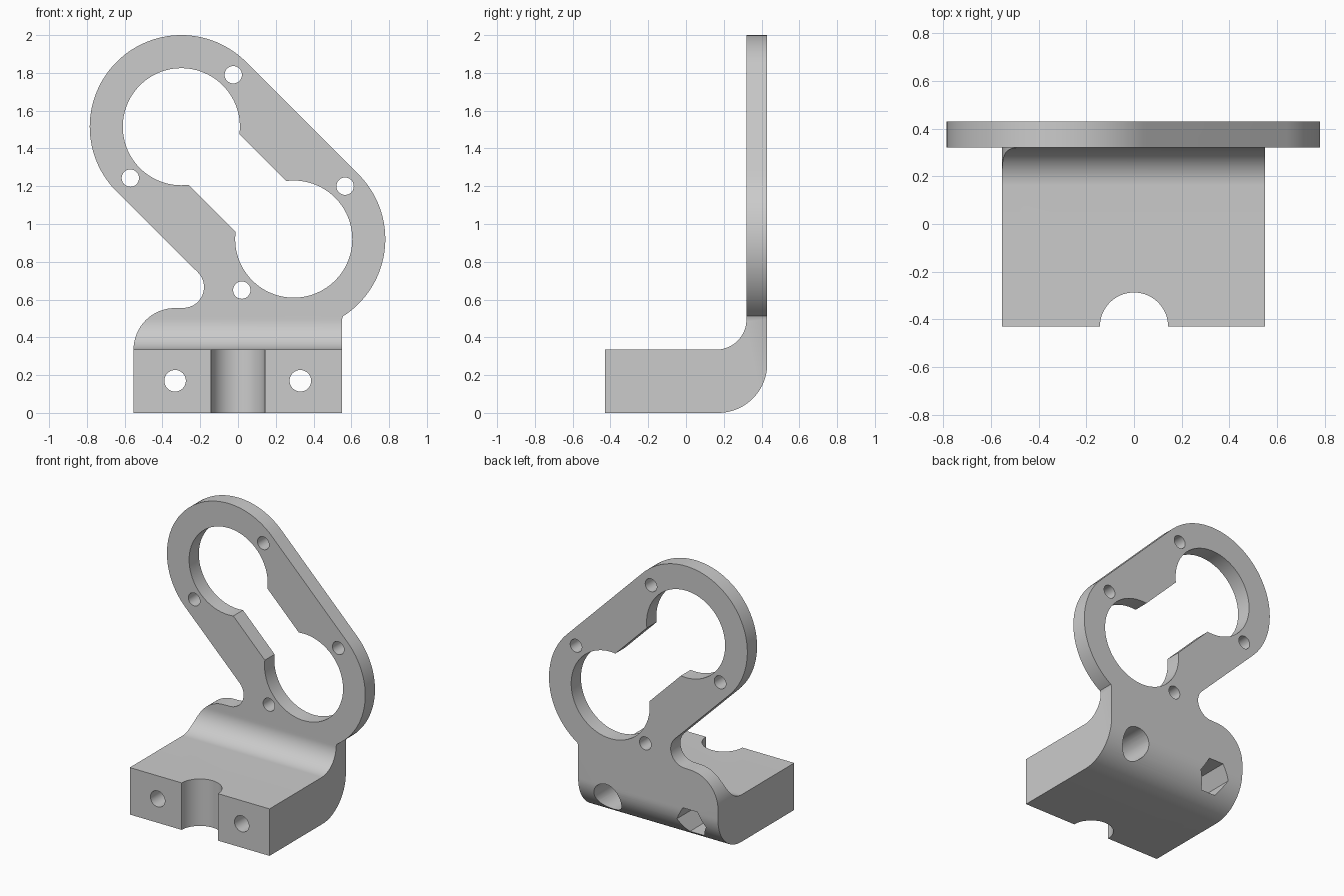
import bpy, bmesh
from math import sin, cos, radians, hypot

if "Cube" in bpy.data.objects:
    bpy.data.objects.remove(bpy.data.objects["Cube"])

grey = bpy.data.materials.new("light grey")
grey.use_nodes = True
grey.diffuse_color = (0.6, 0.6, 0.6, 1)
grey.node_tree.nodes["Principled BSDF"].inputs["Base Color"].default_value = (0.6, 0.6, 0.6, 1)


def arc(cx, cy, r, start, end, n=24):
    """Points on an arc, angles in degrees."""
    angles = [radians(start + (end - start) * i / n) for i in range(n + 1)]
    return [(cx + r * cos(a), cy + r * sin(a)) for a in angles]


def circle(cx, cy, r, n=64):
    return arc(cx, cy, r, 0, 360, n)[:-1]


def prism(name, points, axis, low, high):
    """Extrude a flat outline along axis 0, 1 or 2."""
    bm = bmesh.new()
    rings = []
    for depth in (low, high):
        ring = []
        for p in points:
            co = list(p)
            co.insert(axis, depth)
            ring.append(bm.verts.new(co))
        bm.faces.new(ring)
        rings.append(ring)
    a, b = rings
    for i in range(len(a)):
        j = (i + 1) % len(a)
        bm.faces.new((a[i], a[j], b[j], b[i]))
    bmesh.ops.recalc_face_normals(bm, faces=bm.faces)
    mesh = bpy.data.meshes.new(name)
    bm.to_mesh(mesh)
    bm.free()
    mesh.materials.append(grey)
    obj = bpy.data.objects.new(name, mesh)
    bpy.context.collection.objects.link(obj)
    return obj


def boolean(target, tool, operation):
    """Apply a boolean and remove the helper."""
    tool.hide_render = True
    mod = target.modifiers.new(operation, "BOOLEAN")
    mod.operation = operation
    mod.solver = "EXACT"
    mod.object = tool
    bpy.context.view_layer.objects.active = target
    bpy.ops.object.modifier_apply(modifier=mod.name)
    bpy.data.objects.remove(tool)


upper = (-0.30, 1.515)
lower = (0.295, 0.92)
half = 0.43

# Front outline: base block, slanted ring plate and blended corners
outline = [(-0.553, 0), (0.55, 0), (0.55, 0.495), (0.556, 0.512)]
outline += arc(*lower, 0.485, -55, 45, 32)
outline += arc(*upper, 0.485, 45, 225, 56)
outline += arc(-0.29, 0.666, 0.11, 45, -90)
outline += arc(-0.333, 0.335, 0.22, 90, 180)
bracket = prism("bracket", outline, 1, -half, half)

# Side profile: thick foot bending into a thin upright plate
profile = [(-0.5, 0)] + arc(0.17, 0.26, 0.26, -90, 0)
profile += [(half, 2.1), (0.32, 2.1)]
profile += arc(0.16, 0.495, 0.16, 0, -90) + [(-0.5, 0.335)]
boolean(bracket, prism("side_profile", profile, 0, -1, 1), "INTERSECT")

# Two large openings joined by a narrower slot
for centre in (upper, lower):
    boolean(bracket, prism("opening", circle(*centre, 0.31, 96), 1, 0.25, 0.6), "DIFFERENCE")
dx, dz = lower[0] - upper[0], lower[1] - upper[1]
nx, nz = (-dz * 0.19 / hypot(dx, dz), dx * 0.19 / hypot(dx, dz))
slot = [(c[0] + s * nx, c[1] + s * nz)
        for c, s in ((upper, 1), (upper, -1), (lower, -1), (lower, 1))]
boolean(bracket, prism("slot", slot, 1, 0.25, 0.6), "DIFFERENCE")

# Small screw holes in the plate
for x, z in ((-0.025, 1.79), (-0.57, 1.243), (0.567, 1.2), (0.02, 0.65)):
    boolean(bracket, prism("plate_hole", circle(x, z, 0.046, 32), 1, 0.25, 0.6), "DIFFERENCE")

# Long bolt holes, with a round head pocket and a hexagonal nut pocket behind
for x, sides, radius in ((0.33, 48, 0.105), (-0.333, 6, 0.115)):
    boolean(bracket, prism("bolt_hole", circle(x, 0.17, 0.057, 32), 1, -0.6, 0.6), "DIFFERENCE")
    boolean(bracket, prism("bolt_pocket", circle(x, 0.17, radius, sides), 1, 0.17, 0.6), "DIFFERENCE")

# Half-round groove in the front of the foot
boolean(bracket, prism("groove", circle(0, -half, 0.143), 2, -0.1, 0.5), "DIFFERENCE")

bpy.ops.object.select_all(action="DESELECT")
bracket.select_set(True)
bpy.context.view_layer.objects.active = bracket
bpy.ops.object.shade_smooth_by_angle(angle=radians(30))
